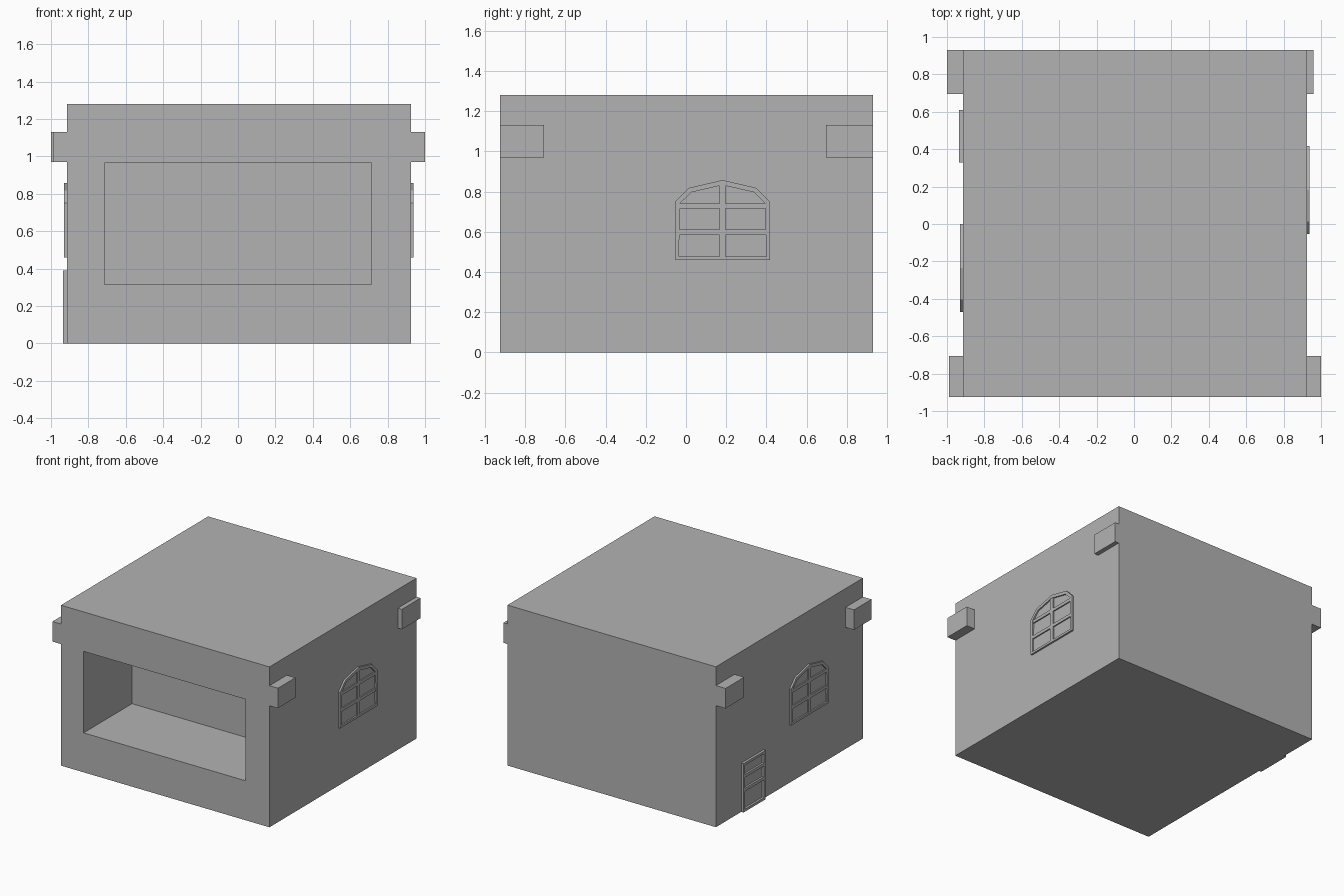
import bpy
import bmesh
from mathutils import Vector

old = bpy.data.objects.get("Cube")
if old:
    bpy.data.objects.remove(old, do_unlink=True)

GREY = (0.45, 0.45, 0.45, 1.0)
mat = bpy.data.materials.new("plain grey")
mat.use_nodes = True
mat.diffuse_color = GREY
mat.node_tree.nodes["Principled BSDF"].inputs["Base Color"].default_value = GREY

# Wall planes
LEFT, RIGHT, FRONT, BACK, TOP = -0.915, 0.925, -0.925, 0.93, 1.28


def finish(bm, name):
    bmesh.ops.recalc_face_normals(bm, faces=bm.faces[:])
    mesh = bpy.data.meshes.new(name)
    bm.to_mesh(mesh)
    bm.free()
    mesh.materials.append(mat)
    obj = bpy.data.objects.new(name, mesh)
    bpy.context.collection.objects.link(obj)
    return obj


def add_box(bm, x, y, z):
    """Box spanning three (low, high) ranges."""
    verts = bmesh.ops.create_cube(bm, size=1)["verts"]
    for v in verts:
        v.co = [r[0] if c < 0 else r[1] for c, r in zip(v.co, (x, y, z))]


def box(name, x, y, z):
    bm = bmesh.new()
    add_box(bm, x, y, z)
    return finish(bm, name)


def framed_panel(name, outline, wall, side, depth, border, bars):
    """Raised frame on a side wall with a sunken panel and crossing bars."""
    bm = bmesh.new()
    face = bm.faces.new([bm.verts.new((wall, y, z)) for y, z in outline])
    out = bmesh.ops.extrude_face_region(bm, geom=[face])["geom"]
    bmesh.ops.translate(bm, vec=(side * depth, 0, 0),
                        verts=[g for g in out if isinstance(g, bmesh.types.BMVert)])
    panel = next(g for g in out if isinstance(g, bmesh.types.BMFace))
    bmesh.ops.recalc_face_normals(bm, faces=bm.faces[:])
    bmesh.ops.inset_region(bm, faces=[panel], thickness=border)
    sunk = bmesh.ops.extrude_face_region(bm, geom=[panel])["geom"]
    bmesh.ops.translate(bm, vec=(side * (0.003 - depth), 0, 0),
                        verts=[g for g in sunk if isinstance(g, bmesh.types.BMVert)])
    if panel.is_valid:
        bmesh.ops.delete(bm, geom=[panel], context="FACES_ONLY")
    x = sorted((wall, wall + side * depth * 0.9))
    for y, z in bars:
        add_box(bm, x, y, z)
    return finish(bm, name)


# House body with a deep opening in the front
bm = bmesh.new()
add_box(bm, (LEFT, RIGHT), (FRONT, BACK), (0, TOP))
bmesh.ops.recalc_face_normals(bm, faces=bm.faces[:])
front = min(bm.faces, key=lambda f: f.calc_center_median().y)
bmesh.ops.inset_region(bm, faces=[front], thickness=0.2)
for v in front.verts:
    v.co.x = 0.715 if v.co.x > 0 else -0.715
    v.co.z = 0.965 if v.co.z > TOP / 2 else 0.315
inner = bmesh.ops.extrude_face_region(bm, geom=[front])["geom"]
bmesh.ops.translate(bm, vec=Vector((0, 0.61, 0)),
                    verts=[g for g in inner if isinstance(g, bmesh.types.BMVert)])
if front.is_valid:
    bmesh.ops.delete(bm, geom=[front], context="FACES_ONLY")
finish(bm, "house_body")

# Beam ends at the four corners
BEAM_Z = (0.97, 1.13)
FRONT_Y, BACK_Y = (FRONT, -0.705), (0.695, BACK)
box("front_left_beam", (RIGHT, 1.0), FRONT_Y, BEAM_Z)
box("back_left_beam", (RIGHT, 0.96), BACK_Y, BEAM_Z)
box("front_right_beam", (-0.99, LEFT), FRONT_Y, BEAM_Z)
box("back_right_beam", (-1.0, LEFT), BACK_Y, BEAM_Z)

# Arched windows, one on each side wall
half_arch = [(0.235, 0.46), (0.235, 0.75), (0.168, 0.818), (0, 0.857)]
arch = half_arch + [(-y, z) for y, z in reversed(half_arch[:-1])]
for name, wall, side, mid in (("left_window", RIGHT, 1, 0.182),
                              ("right_window", LEFT, -1, -0.235)):
    bars = [((mid - 0.015, mid + 0.015), (0.47, 0.84))]
    bars += [((mid - 0.22, mid + 0.22), (z, z + 0.025)) for z in (0.585, 0.715)]
    framed_panel(name, [(mid + y, z) for y, z in arch], wall, side, 0.014, 0.025, bars)

# Low door on the right wall
door = [(0.33, 0), (0.61, 0), (0.61, 0.39), (0.33, 0.39)]
rails = [((0.34, 0.6), (z, z + 0.025)) for z in (0.16, 0.27)]
framed_panel("side_door", door, LEFT, -1, 0.02, 0.028, rails)
